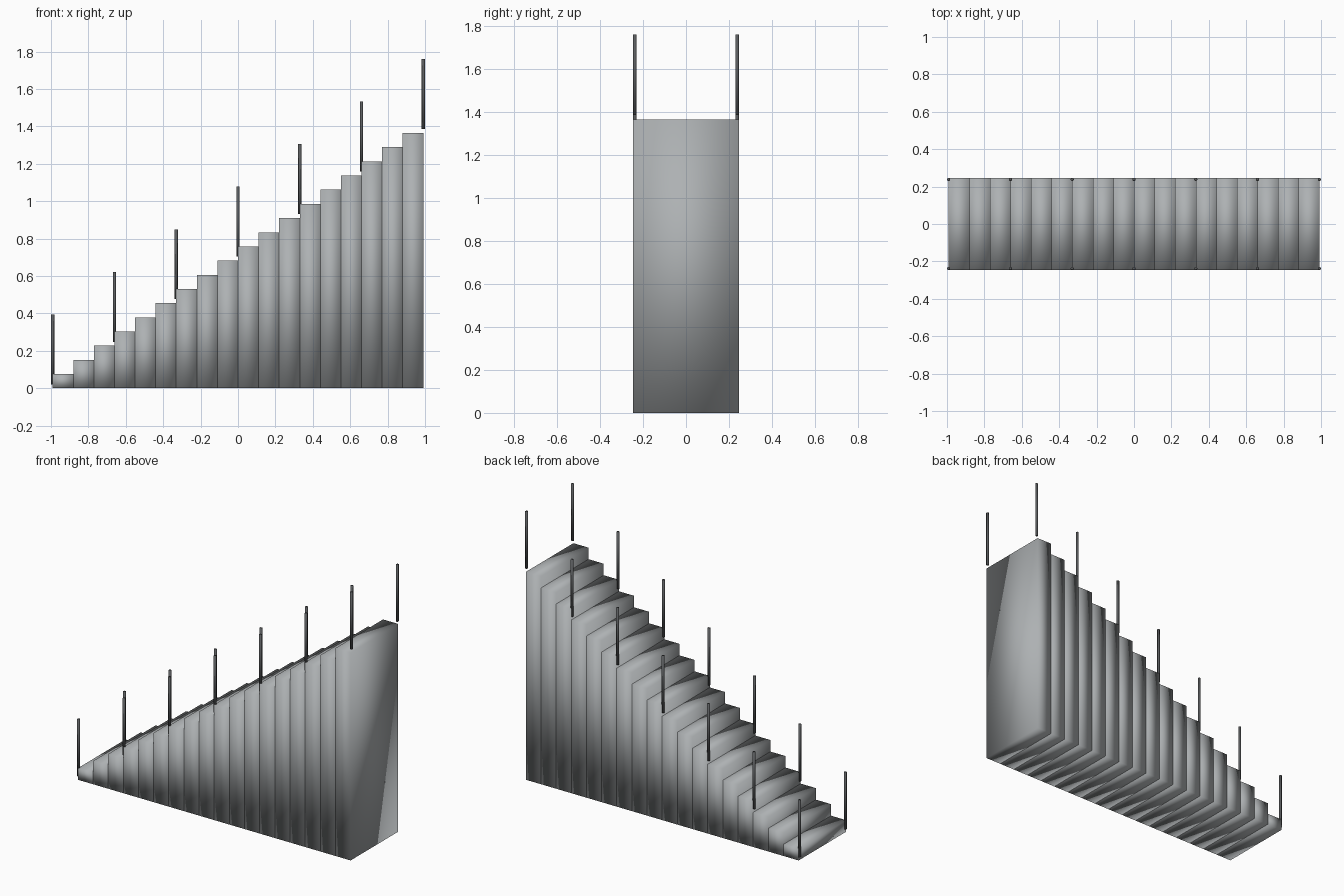
import bpy
from mathutils import Matrix
import bmesh

STEPS = 18
RUN, RISE = 0.1101, 0.0758
LENGTH = STEPS * RUN
WIDTH = 0.494
POST_R, POST_H = 0.0088, 0.374
POST_Y = 0.238
POST_GAP = 0.021

cube = bpy.data.objects.get("Cube")
if cube:
    bpy.data.objects.remove(cube, do_unlink=True)


def make_material(name, rgb):
    mat = bpy.data.materials.new(name)
    mat.use_nodes = True
    mat.diffuse_color = (*rgb, 1)
    mat.node_tree.nodes["Principled BSDF"].inputs["Base Color"].default_value = (*rgb, 1)
    return mat


def add_object(name, bm, mat, location):
    mesh = bpy.data.meshes.new(name)
    bm.to_mesh(mesh)
    bm.free()
    mesh.materials.append(mat)
    for poly in mesh.polygons:
        poly.use_smooth = True
    obj = bpy.data.objects.new(name, mesh)
    obj.location = location
    bpy.context.collection.objects.link(obj)


stone = make_material("stone grey", (0.42, 0.44, 0.45))
metal = make_material("dark metal", (0.10, 0.105, 0.11))

# Solid steps, each a block reaching down to the ground
for i in range(STEPS):
    height = RISE * (i + 1)
    bm = bmesh.new()
    bmesh.ops.create_cube(bm, size=1, matrix=Matrix.Diagonal((RUN, WIDTH, height, 1)))
    add_object(f"step_{i + 1}", bm, stone, (-LENGTH / 2 + RUN * (i + 0.5), 0, height / 2))

# Railing posts every third step along both sides, following the slope
for side, y in (("front", -POST_Y), ("back", POST_Y)):
    for i in range(0, STEPS + 1, 3):
        bm = bmesh.new()
        bmesh.ops.create_cone(bm, cap_ends=True, segments=8, radius1=POST_R,
                              radius2=POST_R, depth=POST_H)
        add_object(f"{side}_post_{i // 3 + 1}", bm, metal,
                   (-LENGTH / 2 + RUN * i, y, RISE * i + POST_GAP + POST_H / 2))
